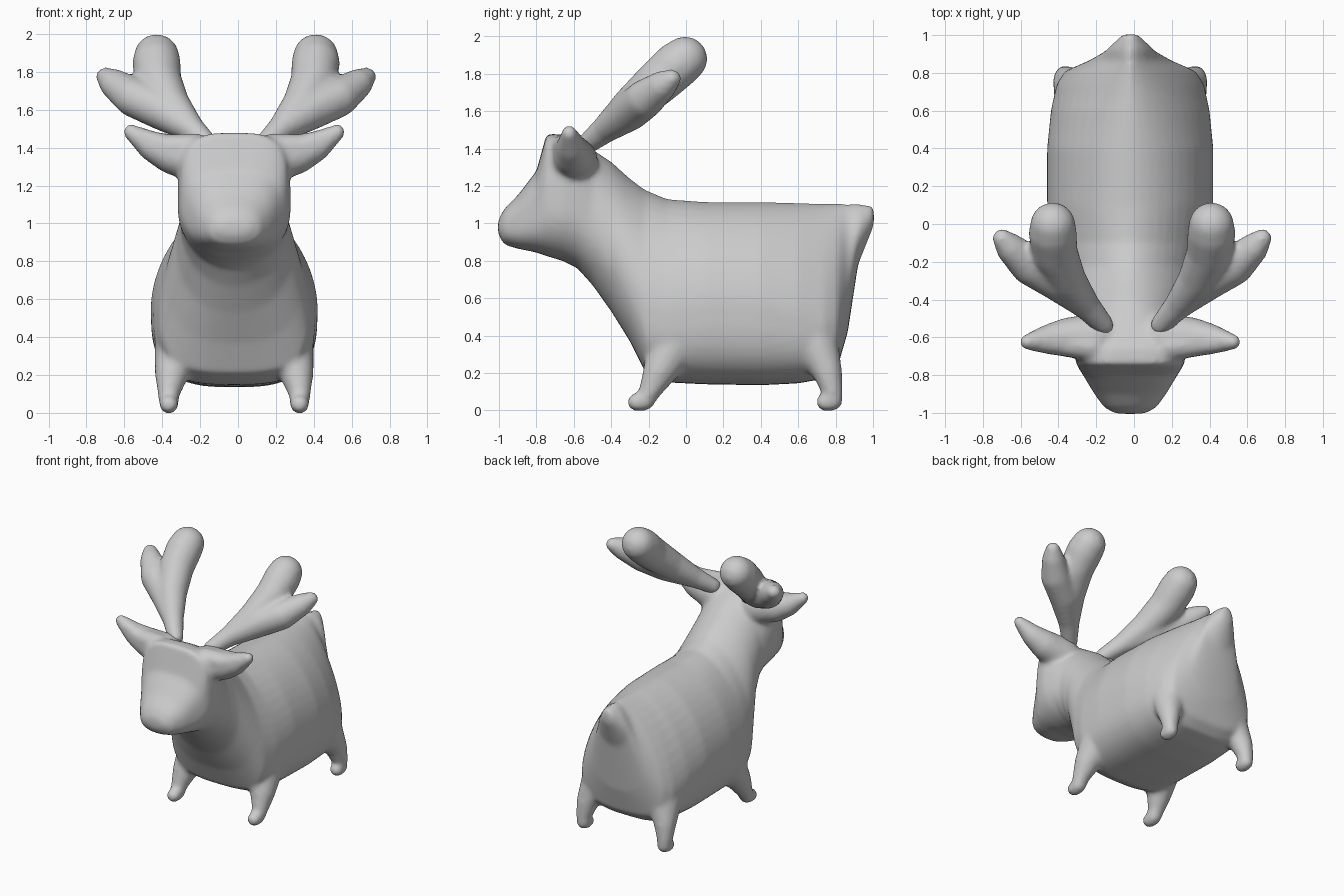
import bpy, bmesh
from math import cos, sin, pi
from mathutils import Matrix, Vector

cube = bpy.data.objects.get("Cube")
if cube:
    bpy.data.objects.remove(cube, do_unlink=True)

grey = bpy.data.materials.new("plain_grey")
grey.use_nodes = True
colour = (0.6, 0.6, 0.6, 1)
grey.diffuse_color = colour
for node in grey.node_tree.nodes:
    if node.type == "BSDF_PRINCIPLED":
        node.inputs["Base Color"].default_value = colour


def signed_power(v, p):
    return (abs(v) ** p) * (1 if v >= 0 else -1)


def section(bm, y, top, bottom, width, top_n, bottom_n, waist=0.43, sides=48):
    """Squared-off oval ring, widest at the waist fraction of its height."""
    mid = bottom + waist * (top - bottom)
    ring = []
    for i in range(sides):
        a = 2 * pi * i / sides
        n, height = (top_n, top - mid) if sin(a) >= 0 else (bottom_n, mid - bottom)
        ring.append(bm.verts.new((width * signed_power(cos(a), 2 / n), y,
                                  mid + height * signed_power(sin(a), 2 / n))))
    return ring


def loft(bm, rows):
    rings = [section(bm, *row) for row in rows]
    for a, b in zip(rings, rings[1:]):
        for i in range(len(a)):
            j = (i + 1) % len(a)
            bm.faces.new((a[i], a[j], b[j], b[i]))
    bm.faces.new(rings[0])
    bm.faces.new(rings[-1])
    bmesh.ops.recalc_face_normals(bm, faces=bm.faces)


def limb(bm, path, side):
    """Tapered limb: hulls around neighbouring balls (x, y, z, radius)."""
    for p, q in zip(path, path[1:]):
        part = bmesh.new()
        for x, y, z, r in (p, q):
            bmesh.ops.create_icosphere(part, subdivisions=3, radius=r,
                                       matrix=Matrix.Translation(Vector((x * side, y, z))))
        hull = bmesh.ops.convex_hull(part, input=part.verts[:])
        shell = {f for f in hull["geom"] if isinstance(f, bmesh.types.BMFace)}
        bmesh.ops.delete(part, geom=[f for f in part.faces if f not in shell], context="FACES")
        bmesh.ops.delete(part, geom=[v for v in part.verts if not v.link_faces], context="VERTS")
        bmesh.ops.recalc_face_normals(part, faces=part.faces)
        piece = bpy.data.meshes.new("piece")
        part.to_mesh(piece)
        part.free()
        bm.from_mesh(piece)
        bpy.data.meshes.remove(piece)


def finish(name, bm, offset, smoothing):
    mesh = bpy.data.meshes.new(name)
    bm.to_mesh(mesh)
    bm.free()
    mesh.materials.append(grey)
    obj = bpy.data.objects.new(name, mesh)
    bpy.context.collection.objects.link(obj)
    obj.location.x = offset
    # Fuse the overlapping shells and soften the joins
    remesh = obj.modifiers.new("fuse", "REMESH")
    remesh.mode = "VOXEL"
    remesh.voxel_size = 0.016
    remesh.use_smooth_shade = True
    smooth = obj.modifiers.new("soften", "SMOOTH")
    smooth.factor = 0.5
    smooth.iterations = smoothing


# Head, neck and trunk: y, top, bottom, half width, roundness above and below, waist
trunk = [
    (-1.005, 1.02, 0.94, 0.08, 2, 2),
    (-0.97, 1.08, 0.885, 0.14, 2.3, 2.3),
    (-0.90, 1.15, 0.865, 0.19, 2.5, 2.5),
    (-0.80, 1.28, 0.845, 0.25, 3, 2.5),
    (-0.745, 1.48, 0.825, 0.285, 3.6, 2.4),
    (-0.66, 1.475, 0.80, 0.30, 3.4, 2.2),
    (-0.58, 1.44, 0.76, 0.29, 2.8, 2),
    (-0.50, 1.395, 0.67, 0.28, 2.2, 2),
    (-0.40, 1.33, 0.53, 0.305, 1.9, 2.2),
    (-0.30, 1.24, 0.37, 0.355, 1.8, 2.6, 0.38),
    (-0.22, 1.18, 0.21, 0.395, 1.75, 3.2, 0.36),
    (-0.10, 1.13, 0.15, 0.425, 1.75, 3.2, 0.39),
    (0.10, 1.115, 0.14, 0.44, 1.8, 3),
    (0.40, 1.115, 0.135, 0.44, 1.75, 3, 0.42),
    (0.60, 1.11, 0.145, 0.42, 1.65, 3, 0.37),
    (0.74, 1.105, 0.17, 0.39, 1.55, 3, 0.3),
    (0.81, 1.105, 0.23, 0.345, 1.5, 2.8, 0.27),
    (0.865, 1.105, 0.42, 0.22, 1.5, 2.2, 0.3),
    (0.92, 1.105, 0.78, 0.13, 1.6, 2),
    (1.005, 1.095, 0.99, 0.04, 2, 2),
]
front_leg = [(0.345, -0.265, 0.045, 0.05), (0.345, -0.22, 0.05, 0.052),
             (0.345, -0.19, 0.11, 0.06), (0.33, -0.14, 0.21, 0.09),
             (0.29, -0.06, 0.35, 0.13)]
back_leg = [(0.345, 0.745, 0.045, 0.05), (0.345, 0.785, 0.05, 0.052),
            (0.345, 0.78, 0.11, 0.058), (0.33, 0.755, 0.21, 0.08),
            (0.28, 0.69, 0.36, 0.125)]
ear = [(0.18, -0.60, 1.335, 0.13), (0.33, -0.60, 1.365, 0.105),
       (0.43, -0.61, 1.405, 0.08), (0.545, -0.625, 1.483, 0.042)]
brow = [(0.20, -0.65, 1.40, 0.075), (0.36, -0.635, 1.405, 0.065),
        (0.52, -0.63, 1.47, 0.04)]

bm = bmesh.new()
loft(bm, trunk)
for side in (-1, 1):
    for path in (front_leg, back_leg, ear, brow):
        limb(bm, path, side)
finish("body", bm, -0.02, 10)

# Antlers: main beam and outer tine
beam = [(0.15, -0.535, 1.42, 0.055), (0.245, -0.43, 1.505, 0.075),
        (0.35, -0.29, 1.63, 0.105), (0.41, -0.15, 1.755, 0.122),
        (0.42, -0.05, 1.845, 0.128), (0.42, -0.005, 1.88, 0.12)]
tine = [(0.245, -0.43, 1.505, 0.075), (0.40, -0.30, 1.60, 0.105),
        (0.54, -0.22, 1.665, 0.105), (0.64, -0.13, 1.735, 0.08),
        (0.69, -0.075, 1.775, 0.05)]
for name, side in (("right_antler", -1), ("left_antler", 1)):
    bm = bmesh.new()
    limb(bm, beam, side)
    limb(bm, tine, side)
    finish(name, bm, -0.01, 8)
